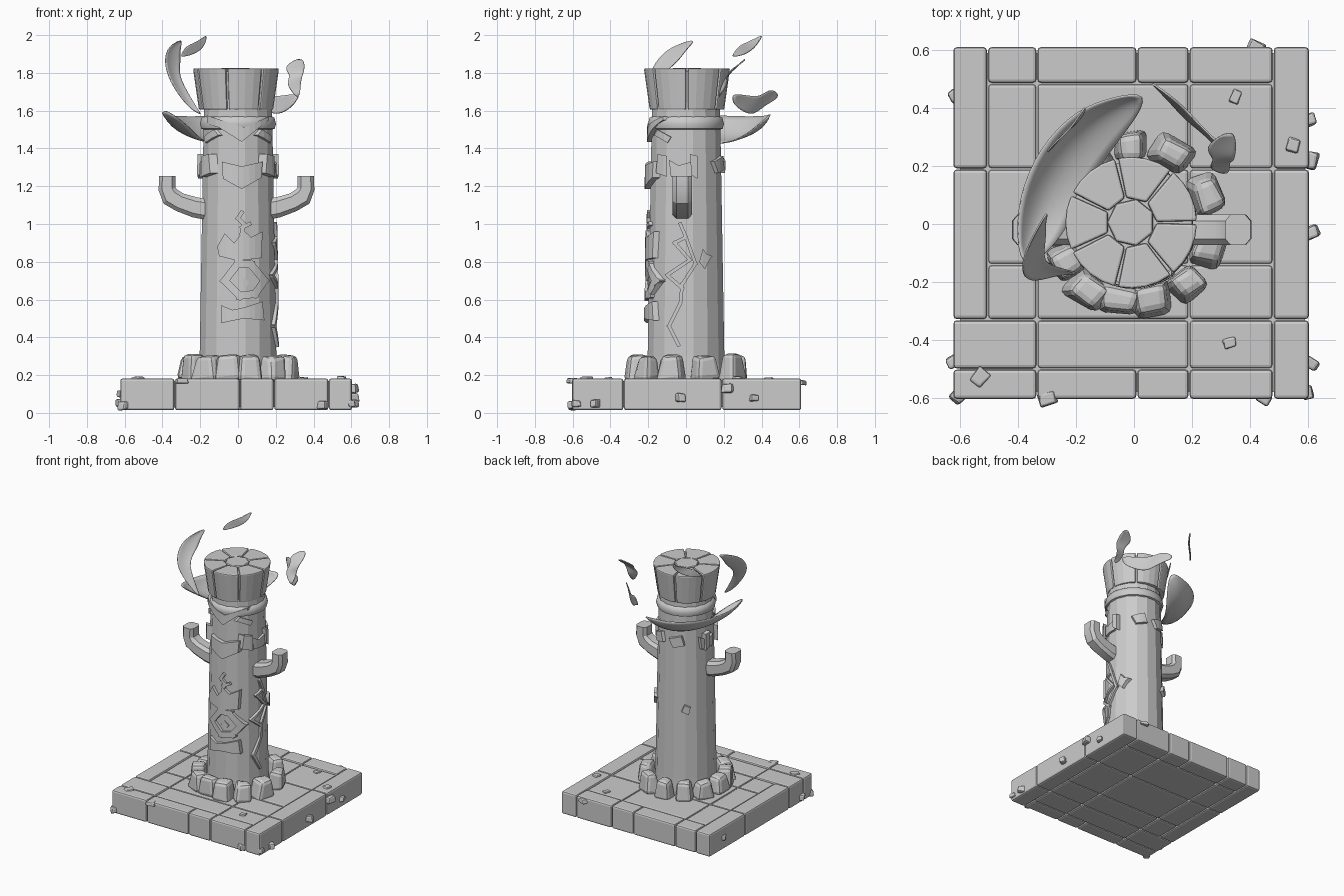
import bpy, bmesh, math, random
from mathutils import Vector, Matrix

if "Cube" in bpy.data.objects:
    bpy.data.objects.remove(bpy.data.objects["Cube"])

random.seed(4)
stone = bpy.data.materials.new("grey stone")
stone.diffuse_color = (0.6, 0.6, 0.6, 1)
stone.use_nodes = True
stone.node_tree.nodes["Principled BSDF"].inputs["Base Color"].default_value = stone.diffuse_color


def finish(name, bm, smooth=None, bevel=0, merge=True):
    if merge:
        bmesh.ops.remove_doubles(bm, verts=bm.verts, dist=1e-5)
    bmesh.ops.recalc_face_normals(bm, faces=bm.faces)
    me = bpy.data.meshes.new(name)
    bm.to_mesh(me)
    bm.free()
    ob = bpy.data.objects.new(name, me)
    bpy.context.collection.objects.link(ob)
    me.materials.append(stone)
    if smooth:
        me.shade_smooth()
        me.set_sharp_from_angle(angle=math.radians(smooth))
    if bevel:
        m = ob.modifiers.new("bevel", 'BEVEL')
        m.width, m.segments, m.limit_method = bevel, 2, 'ANGLE'
    return ob


def loft(name, rings, **kw):
    """Skin matching closed rings of points and cap both ends."""
    bm = bmesh.new()
    vs = [[bm.verts.new(p) for p in r] for r in rings]
    n = len(rings[0])
    for a, b in zip(vs, vs[1:]):
        for i in range(n):
            bm.faces.new((a[i], a[(i + 1) % n], b[(i + 1) % n], b[i]))
    bm.faces.new(vs[0])
    bm.faces.new(vs[-1])
    return finish(name, bm, **kw)


def circle(r, z, n=16, c=(0, 0)):
    return [(c[0] + r * math.cos(math.tau * (i + .5) / n),
             c[1] + r * math.sin(math.tau * (i + .5) / n), z) for i in range(n)]


def box(name, x0, x1, y0, y1, z0, z1, bevel):
    return loft(name, [[(x0, y0, z), (x1, y0, z), (x1, y1, z), (x0, y1, z)] for z in (z0, z1)],
                bevel=bevel)


def shaft_r(z):
    return 0.207 - 0.021 * (z - 0.3) / 1.2


def plate(name, pts, deg=0, t=0.02, bevel=0.004):
    """Raised carving: outline in (sideways, z), wrapped on the shaft. 0 deg = front, 90 = right."""
    bm = bmesh.new()
    f = bm.faces.new([bm.verts.new((u, 0, z)) for u, z in pts])
    for k in range(-5, 6):
        bmesh.ops.bisect_plane(bm, geom=bm.verts[:] + bm.edges[:] + bm.faces[:],
                               plane_co=(k * .03, 0, 0), plane_no=(1, 0, 0))
    ret = bmesh.ops.extrude_face_region(bm, geom=bm.faces[:], use_keep_orig=True)
    outer = {v for v in ret['geom'] if isinstance(v, bmesh.types.BMVert)}
    for v in bm.verts:
        d = t if v in outer else -0.02
        R = shaft_r(v.co.z) + d
        v.co.y = -math.sqrt(max(R * R - v.co.x ** 2, .0004))
    bm.transform(Matrix.Rotation(math.radians(deg), 4, 'Z'))
    return finish(name, bm)


def strip(name, path, deg, w=0.009, t=0.014):
    """Chain of narrow raised bars along a zigzag path."""
    for a, b in zip(path, path[1:]):
        a, b = Vector(a), Vector(b)
        d = (b - a).normalized() * w
        n = Vector((-d.y, d.x))
        plate(name, [a - d + n, a - d - n, b + d - n, b + d + n], deg, t)


def rock(name, c, size, rot, cut=0.85):
    bm = bmesh.new()
    bmesh.ops.create_cube(bm, size=1)
    for v in bm.verts:
        k = cut if v.co.z > 0 else 1
        v.co = Vector((v.co.x * size[0] * k, v.co.y * size[1] * k, v.co.z * size[2]))
        v.co += Vector([random.uniform(-.1, .1) * s for s in size])
    bm.transform(Matrix.Translation(c) @ Matrix.Rotation(rot, 4, 'Z'))
    return finish(name, bm, bevel=min(size) * .22)


def ribbon(name, A, B, sag=(0, 0, 0)):
    """Curved thin sheet between two edges, bowed along sag in the middle."""
    bm = bmesh.new()
    rows = []
    for i, (a, b) in enumerate(zip(A, B)):
        a, b = Vector(a), Vector(b)
        k = min(1, (a - b).length / .12)
        rows.append([bm.verts.new(p) for p in (a, (a + b) / 2 + Vector(sag) * k, b)])
    for r, s in zip(rows, rows[1:]):
        for j in (0, 1):
            bm.faces.new((r[j], r[j + 1], s[j + 1], s[j]))
    ob = finish(name, bm, smooth=60)
    ob.modifiers.new("round", 'SUBSURF').levels = 2
    ob.modifiers["round"].render_levels = 2
    ob.modifiers.new("thin", 'SOLIDIFY').thickness = 0.006
    return ob


# Base: dark joint core and separate paving blocks
box("base_core", -.6, .59, -.58, .59, .03, .168, 0)
X, Y = [-.625, -.505, -.335, .01, .19, .48, .605], [-.605, -.5, -.33, -.14, .19, .485, .612]
tiles = [(X[0], X[1], Y[2], Y[4]), (X[0], X[1], Y[4], Y[6])]                       # left border
tiles += [(X[5], X[6], Y[0], Y[2]), (X[5], X[6], Y[2], Y[4]), (X[5], X[6], Y[4], Y[6])]  # right border
tiles += [(a, b, Y[5], Y[6]) for a, b in zip(X[1:5], X[2:6])]                     # back border
tiles += [(a, b, Y[0], Y[1]) for a, b in ((X[0], X[2]), (X[2], X[3]), (X[3], X[4]), (X[4], X[5]))]
tiles += [(a, b, Y[1], Y[2]) for a, b in ((X[0], X[2]), (X[2], X[4]), (X[4], X[5]))]
for a, b in ((X[1], X[2]), (X[2], X[4]), (X[4], X[5])):
    tiles += [(a, b, c, d) for c, d in zip(Y[2:5], Y[3:6])]
for x0, x1, y0, y1 in tiles:
    edge = x0 == X[0] or x1 == X[6] or y0 == Y[0] or y1 == Y[6]
    box("paving_block", x0 + .002, x1 - .002, y0 + .002, y1 - .002, .014,
        .182 if edge else .177, .012)

# Chips stuck to the block edges
for x, y, z in ((.61, .36, .08), (.61, -.03, .08), (.61, -.48, .05), (.61, .22, .13), (.6, -.58, .05),
                (-.62, .44, .1), (-.62, -.47, .05), (-.6, -.59, .04), (.42, .61, .16), (.45, -.6, .04),
                (-.3, -.6, .17), (-.53, -.53, .175), (.33, -.41, .177), (.35, .44, .177), (.55, .27, .18)):
    s = random.uniform(.03, .055)
    rock("stone_chip", (x, y, max(z, s * .55)), (s, s * 1.3, s * .6 if z > .15 else s), random.random() * 3)

# Ring of boulders at the foot
for deg, r, w in ((-102, .26, .15), (-78, .265, .14), (-48, .275, .13), (-17, .27, .14), (22, .275, .15),
                  (62, .28, .15), (92, .27, .12), (122, .26, .13), (152, .26, .13), (182, .265, .13),
                  (208, .27, .13), (235, .28, .14)):
    a = math.radians(deg)
    rock("foot_boulder", (r * math.cos(a), r * math.sin(a), .235), (.11, w, .135), a, .75)

# Shaft, collar and capital
loft("shaft", [circle(.212, .17), circle(.207, .3), circle(.186, 1.5), circle(.182, 1.64)])
loft("collar", [circle(r, z, 24) for r, z in ((.17, 1.495), (.196, 1.505), (.203, 1.53), (.195, 1.562),
                                              (.17, 1.575))], smooth=50)
C = (-.01, .005)
loft("capital_core", [circle(.185, 1.605, 28, C), circle(.212, 1.808, 28, C)])
for k in range(7):
    a0 = math.tau * (k + .25) / 7 - math.pi / 2 - math.tau / 14
    rings = []
    for z, ro, ri in ((1.605, .197, .08), (1.824, .228, .088)):
        angs = [a0 + .025 + (math.tau / 7 - .05) * i / 4 for i in range(5)]
        pts = [(ro, a) for a in angs] + [(ri, angs[4]), (ri, angs[0])]
        rings.append([(C[0] + r * math.cos(a), C[1] + r * math.sin(a), z) for r, a in pts])
    loft("capital_wedge", rings, bevel=.008)
loft("capital_centre", [circle(.083, z, 7, C) for z in (1.7, 1.826)], bevel=.008)

# Bent arms
for s in (-1, 1):
    rings = []
    for x, z, h, tilt in ((.14, 1.075, .056, 5), (.22, 1.088, .054, 12), (.3, 1.115, .05, 22),
                          (.35, 1.145, .052, 45), (.368, 1.185, .045, 82), (.366, 1.255, .043, 90)):
        t = math.radians(tilt)
        ring = []
        for u, v in ((1, .6), (.6, 1), (-.6, 1), (-1, .6), (-1, -.6), (-.6, -1), (.6, -1), (1, -.6)):
            ring.append((s * (x - v * h * math.sin(t)) - .008, -.02 + u * .052, z + v * h * math.cos(t)))
        rings.append(ring)
    loft("arm", rings, smooth=25)

# Front carvings
plate("neck_cloth", [(-.165, 1.53), (-.1, 1.51), (.02, 1.435), (.1, 1.5), (.165, 1.55), (.165, 1.57),
                     (.03, 1.51), (-.165, 1.575)])
plate("chest_shield", [(-.085, 1.33), (.02, 1.305), (.13, 1.33), (.125, 1.245), (.02, 1.185), (-.08, 1.24)], t=.028)
plate("upper_carving", [(-.1, .83), (0, .805), (.125, .82), (.13, .96), (.07, .93), (.03, .965), (-.02, .9),
                        (-.07, .95), (-.11, .88)], t=.02)
diamond = [(-.07, .7), (.0, .79), (.07, .785), (.14, .7), (.09, .63), (.01, .62)]
strip("diamond_carving", diamond + diamond[:1], 0, .02, .018)
plate("diamond_core", [(.0, .69), (.03, .72), (.06, .69), (.03, .65)], t=.004)
plate("lower_carving", [(-.09, .57), (-.03, .545), (.04, .56), (.13, .59), (.14, .49), (.03, .5), (-.09, .475)], t=.02)
strip("front_vine", [(.02, .95), (.03, 1.0), (.0, 1.03), (.02, 1.06)], 0, .011)
strip("front_vine", [(.02, .98), (.06, 1.0)], 0, .01)

# Side zigzag runes and leaf scrap
strip("side_rune", [(-.03, 1.0), (0, .93), (.05, .79), (-.02, .68), (-.03, .58), (-.09, .46), (-.04, .36)], 90)
strip("side_rune", [(.0, .93), (-.06, .9), (.02, .81), (-.1, .73), (-.02, .66)], 90)
plate("leaf_scrap", [(.07, .8), (.1, .76), (.125, .81), (.14, .83), (.11, .84), (.09, .87)], 90)
plate("leaf_scrap", [(-.03, .8), (.02, .78), (.03, .83), (-.01, .85)], 215)

# Torn band hanging round the upper shaft
for deg in (-90, 90):
    k = 1 if deg > 0 else -1
    tab = [(-.16, 1.27), (-.1, 1.25), (-.1, 1.36), (-.15, 1.37)]
    tab2 = [(.03, 1.26), (.06, 1.24), (.06, 1.36), (.02, 1.37)]
    for p in (tab, tab2):
        plate("torn_tab", [(k * u, z) for u, z in p], deg, .028)
    plate("arm_cloth", [(-.08, 1.25), (.03, 1.25), (.03, 1.33), (-.04, 1.31), (-.09, 1.34)], deg, .014)
    plate("brow", [(k * -.15, 1.47), (k * -.07, 1.43), (k * -.05, 1.46), (k * -.13, 1.5)], deg * .9, .012)
for deg in (150, 195):
    plate("torn_tab", [(-.05, 1.33), (.04, 1.36), (.06, 1.29), (-.02, 1.27)], deg, .02)

# Floating sweeping shards
t0, t1 = (-.38, -.17, 1.61), (.06, .455, 1.59)
ribbon("large_crescent",
       [t0, (-.4, -.05, 1.59), (-.395, .09, 1.58), (-.325, .26, 1.57), (-.2, .39, 1.57), (-.07, .435, 1.575), t1],
       [t0, (-.26, -.06, 1.52), (-.21, .03, 1.46), (-.16, .13, 1.43), (-.09, .24, 1.43), (-.01, .34, 1.49), t1],
       (-.025, .02, -.04))
ribbon("curling_flame",
       [(-.2, -.17, 1.58), (-.26, -.17, 1.61), (-.35, -.2, 1.73), (-.39, -.18, 1.83), (-.385, -.1, 1.93), (-.31, .03, 1.975)],
       [(-.2, -.165, 1.585), (-.26, -.15, 1.68), (-.32, -.13, 1.79), (-.305, -.04, 1.86), (-.31, 0, 1.92), (-.3, .04, 1.96)],
       (-.01, 0, 0))
ribbon("high_shard",
       [(-.3, .245, 1.895), (-.27, .28, 1.945), (-.22, .32, 1.96), (-.17, .4, 2.0)],
       [(-.29, .25, 1.885), (-.24, .31, 1.895), (-.18, .36, 1.93), (-.165, .395, 1.985)])
ribbon("right_shard",
       [(.31, .17, 1.67), (.25, .19, 1.75), (.285, .22, 1.79), (.235, .26, 1.83), (.31, .31, 1.875)],
       [(.33, .18, 1.69), (.33, .22, 1.74), (.345, .21, 1.8), (.355, .27, 1.84), (.345, .31, 1.87)])
ribbon("back_shard",
       [(.06, .49, 1.69), (.12, .45, 1.72), (.18, .4, 1.67), (.24, .33, 1.68), (.33, .25, 1.69)],
       [(.07, .48, 1.66), (.13, .42, 1.63), (.18, .36, 1.575), (.25, .31, 1.59), (.3, .25, 1.635)])
